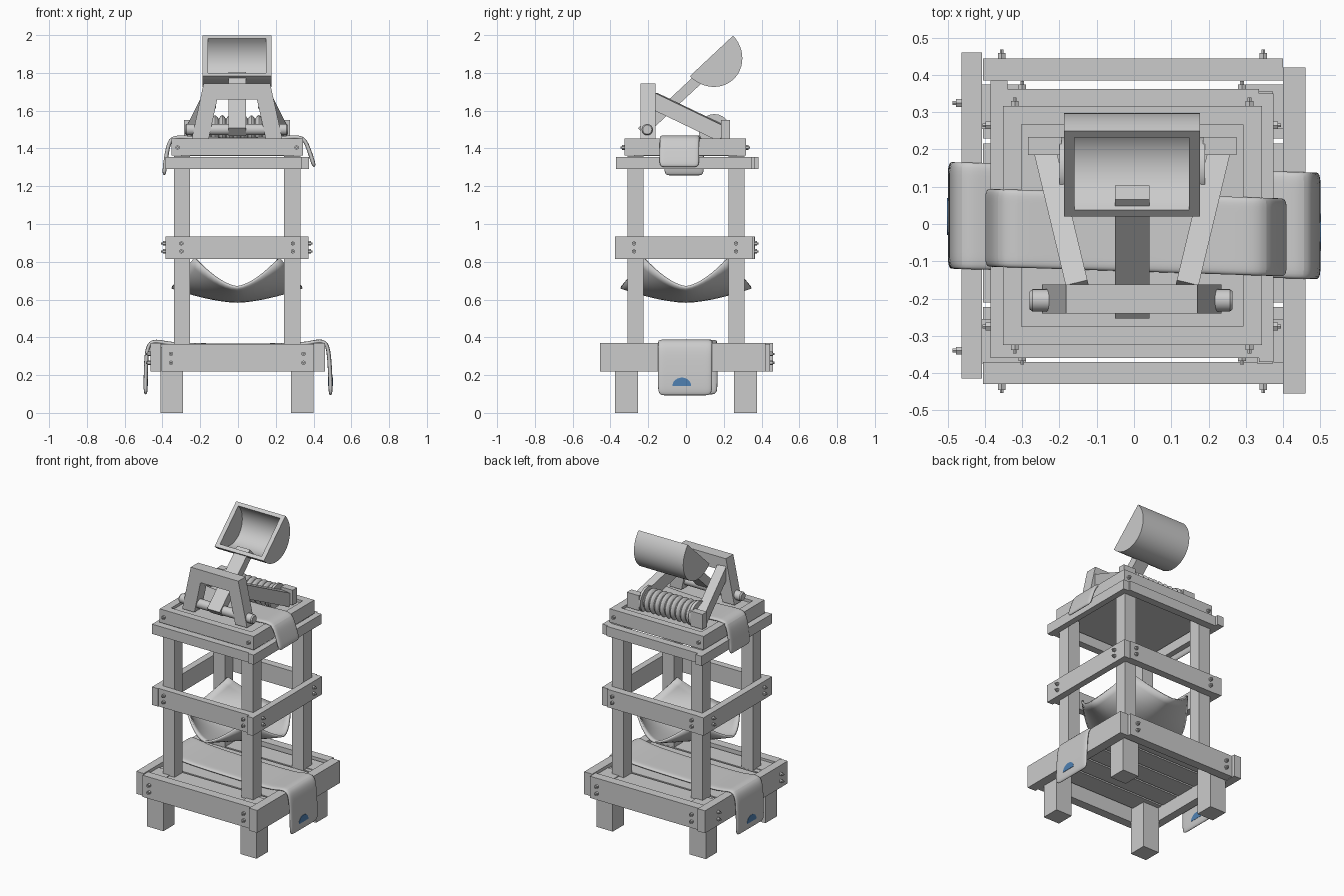
import bpy, bmesh
from math import sin, cos, pi, radians
from mathutils import Vector, Matrix

if "Cube" in bpy.data.objects:
    bpy.data.objects.remove(bpy.data.objects["Cube"])


def finish(name, bm, smooth=False):
    bmesh.ops.recalc_face_normals(bm, faces=bm.faces)
    me = bpy.data.meshes.new(name)
    bm.to_mesh(me)
    bm.free()
    ob = bpy.data.objects.new(name, me)
    bpy.context.collection.objects.link(ob)
    if smooth:
        bpy.context.view_layer.objects.active = ob
        bpy.ops.object.select_all(action='DESELECT')
        ob.select_set(True)
        bpy.ops.object.shade_smooth_by_angle(angle=radians(35))
    return ob


def box(name, x0, x1, y0, y1, z0, z1):
    bm = bmesh.new()
    m = Matrix.Translation(((x0 + x1) / 2, (y0 + y1) / 2, (z0 + z1) / 2)) @ \
        Matrix.Diagonal((x1 - x0, y1 - y0, z1 - z0, 1))
    bmesh.ops.create_cube(bm, size=1, matrix=m)
    return finish(name, bm)


def prism(name, pts, axis, a, b, smooth=False):
    """Extrude a 2D outline along x (pts are y,z) or y (pts are x,z)."""
    bm = bmesh.new()
    put = (lambda p, t: (t, p[0], p[1])) if axis == 'x' else (lambda p, t: (p[0], t, p[1]))
    A = [bm.verts.new(put(p, a)) for p in pts]
    B = [bm.verts.new(put(p, b)) for p in pts]
    bm.faces.new(A)
    bm.faces.new(B)
    for i in range(len(pts)):
        j = (i + 1) % len(pts)
        bm.faces.new((A[i], A[j], B[j], B[i]))
    return finish(name, bm, smooth)


def beam(name, p, q, w, h):
    """Square bar from p to q, w wide sideways and h deep."""
    p, q = Vector(p), Vector(q)
    d = (q - p).normalized()
    side = d.cross(Vector((0, 0, 1))).normalized()
    rot = Matrix((side, d, side.cross(d))).transposed().to_4x4()
    bm = bmesh.new()
    bmesh.ops.create_cube(bm, size=1, matrix=Matrix.Translation((p + q) / 2) @ rot @
                          Matrix.Diagonal((w, (q - p).length, h, 1)))
    return finish(name, bm)


def lathe_x(name, prof, y, z, n=24):
    """Spin (x, radius) points around an axis along x."""
    bm = bmesh.new()
    rings = [[bm.verts.new((x, y + r * cos(2 * pi * i / n), z + r * sin(2 * pi * i / n)))
              for i in range(n)] for x, r in prof]
    for R, S in zip(rings, rings[1:]):
        for i in range(n):
            bm.faces.new((R[i], R[(i + 1) % n], S[(i + 1) % n], S[i]))
    bm.faces.new(rings[0])
    bm.faces.new(rings[-1])
    return finish(name, bm, True)


# Feet, posts
for sx, lx in ((-1, "left"), (1, "right")):
    for sy, ly in ((-1, "front"), (1, "back")):
        cx, cy = sx * .345 - .005, sy * .315
        box(f"{ly}_{lx}_foot", cx - .06, cx + .06, cy - .06, cy + .06, 0, .35)
        px, py = sx * .292 - .005, sy * .267
        box(f"{ly}_{lx}_post", px - .043, px + .043, py - .043, py + .043, .34, 1.36)

# Base rails and floor slats
box("base_front_rail", -.405, .40, -.43, -.37, .22, .365)
box("base_back_rail", -.405, .40, .385, .444, .22, .365)
box("base_left_rail", -.463, -.408, -.415, .46, .22, .37)
box("base_right_rail", .40, .46, -.455, .42, .22, .37)
for i in range(5):
    c = -.29 + .1465 * i
    box(f"base_slat_{i + 1}", -.405, .40, c - .067, c + .067, .31, .345)

# Middle rails
box("middle_front_rail", -.34, .33, -.355, -.31, .815, .935)
box("middle_back_rail", -.34, .33, .312, .362, .815, .935)
box("middle_left_rail", -.385, -.34, -.36, .365, .815, .935)
box("middle_right_rail", .33, .373, -.375, .355, .815, .935)

# Upper rails and platform
box("upper_front_rail", -.34, .335, -.36, -.312, 1.29, 1.355)
box("upper_back_rail", -.34, .335, .312, .362, 1.29, 1.355)
box("upper_left_rail", -.385, -.34, -.36, .385, 1.29, 1.355)
box("upper_right_rail", .335, .375, -.37, .35, 1.29, 1.355)
box("platform_front_rail", -.352, .343, -.325, -.275, 1.363, 1.453)
box("platform_back_rail", -.352, .343, .267, .317, 1.363, 1.453)
box("platform_left_rail", -.352, -.302, -.275, .267, 1.363, 1.453)
box("platform_right_rail", .293, .343, -.275, .267, 1.363, 1.453)
box("platform_panel", -.302, .293, -.275, .267, 1.36, 1.435)

# Bolts: small stacked hexagons on the rail faces
bm = bmesh.new()


def bolt(x, y, z, axis):
    d = Vector(axis)
    rot = d.to_track_quat('Z', 'Y').to_matrix().to_4x4()
    for r, depth in ((.012, .018), (.006, .036)):
        bmesh.ops.create_cone(bm, cap_ends=True, segments=6, radius1=r, radius2=r, depth=depth,
                              matrix=Matrix.Translation(Vector((x, y, z)) + d * .004) @ rot)


for z in (.265, .312):
    for x in (-.355, .347):
        bolt(x, -.432, z, (0, -1, 0))
        bolt(x, .446, z, (0, 1, 0))
    for y in (-.34, .325):
        bolt(-.465, y, z, (-1, 0, 0))
for z in (.855, .897):
    for x in (-.30, .29):
        bolt(x, -.355, z, (0, -1, 0))
        bolt(x, .362, z, (0, 1, 0))
    for y in (-.275, .265):
        bolt(-.385, y, z, (-1, 0, 0))
        bolt(.373, y, z, (1, 0, 0))
for x in (-.32, .31):
    bolt(x, -.325, 1.405, (0, -1, 0))
    bolt(x, .317, 1.405, (0, 1, 0))
finish("bolts", bm)

# Hammock hung from the four posts, free edges sagging outward
bm = bmesh.new()
N = 16
grid = []
for i in range(N + 1):
    u = -1 + 2 * i / N
    row = []
    for j in range(N + 1):
        v = -1 + 2 * j / N
        a, b = abs(u) ** 1.6, abs(v) ** 1.6
        row.append(bm.verts.new((u * (.225 + .12 * (1 - b)) - .005, v * (.225 + .12 * (1 - a)),
                                 .59 + .075 * (a + b) + .08 * a * b)))
    grid.append(row)
for i in range(N):
    for j in range(N):
        bm.faces.new((grid[i][j], grid[i + 1][j], grid[i + 1][j + 1], grid[i][j + 1]))
ob = finish("hammock", bm, True)
m = ob.modifiers.new("thickness", 'SOLIDIFY')
m.thickness, m.offset = .014, 0


def blanket(name, path, yl, yr, width):
    """Soft strip along an x,z path, its centre drifting from yl to yr."""
    bm = bmesh.new()
    x0, x1 = path[0][0], path[-1][0]
    rows = []
    for x, z in path:
        c = yl + (yr - yl) * (x - x0) / (x1 - x0)
        rows.append([bm.verts.new((x, c + width * (k / 6 - .5), z)) for k in range(7)])
    for R, S in zip(rows, rows[1:]):
        for k in range(6):
            bm.faces.new((R[k], R[k + 1], S[k + 1], S[k]))
    ob = finish(name, bm, True)
    s = ob.modifiers.new("thickness", 'SOLIDIFY')
    s.thickness, s.offset = .022, 0
    ob.modifiers.new("soften", 'SUBSURF').levels = 2
    ob.modifiers["soften"].render_levels = 2


blanket("base_blanket", [(-.489, .095), (-.489, .16), (-.487, .25), (-.482, .34), (-.46, .378),
                         (-.42, .378), (-.36, .363), (-.2, .357), (0, .357), (.2, .357), (.36, .363),
                         (.41, .378), (.455, .38), (.478, .35), (.486, .25), (.49, .16), (.49, .09)],
        .023, -.005, .29)
blanket("platform_blanket", [(-.392, 1.255), (-.385, 1.32), (-.375, 1.39), (-.36, 1.445), (-.325, 1.464),
                             (-.2, 1.449), (0, 1.447), (.2, 1.449), (.31, 1.464), (.352, 1.45),
                             (.373, 1.4), (.39, 1.35), (.405, 1.3)], -.01, -.036, .212)

# Blue half-round patches on the hanging ends
blue = bpy.data.materials.new("blue")
blue.diffuse_color = (.08, .22, .45, 1)
blue.use_nodes = True
blue.node_tree.nodes["Principled BSDF"].inputs["Base Color"].default_value = blue.diffuse_color
for side, xc, yc in (("left", -.489, .02), ("right", .49, -.022)):
    arc = [(yc + .05 * cos(pi * i / 12), .142 + .045 * sin(pi * i / 12)) for i in range(13)]
    p = prism(f"{side}_patch", arc, 'x', xc - .0125, xc + .0125)
    p.data.materials.append(blue)

# Catapult frame, axle, braces and blocks
prism("catapult_frame", [(-.245, 1.45), (-.182, 1.745), (.17, 1.745), (.235, 1.45), (.147, 1.45),
                         (.1, 1.66), (-.11, 1.66), (-.155, 1.45)], 'y', -.24, -.162)
lathe_x("axle", [(-.28, .024), (-.272, .03), (.257, .03), (.265, .024)], -.205, 1.50)
for s, side in ((-1, "left"), (1, "right")):
    beam(f"{side}_brace", (s * .145 - .005, -.175, 1.655), (s * .235 - .005, .20, 1.475), .06, .085)
    box(f"{side}_block", s * .235 - .05, s * .235 + .04, .185, .233, 1.45, 1.55)

# Roller wound with rope
prof = [(-.2, .03), (-.2, .084), (-.18, .084), (-.178, .06)]
for i in range(9):
    for t in range(7):
        prof.append((-.178 + .0386 * (i + t / 6.5), .06 + .018 * sin(pi * t / 6)))
prof += [(.172, .06), (.174, .084), (.19, .084), (.19, .03)]
lathe_x("rope_roller", prof, .15, 1.498)

# Throwing arm
beam("throwing_arm", (-.005, -.235, 1.487), (-.005, .085, 1.785), .093, .055)

# Scoop: half-round shell closed by two end plates
U, D, C = Vector((.73, .683)), Vector((.683, -.73)), Vector((.135, 1.89))


def half(r, depth):
    return [tuple(C + U * (r * cos(pi * i / 24)) + D * (depth * sin(pi * i / 24))) for i in range(25)]


prism("scoop_shell", half(.157, .17) + half(.133, .146)[::-1], 'x', -.16, .148, True)
prism("scoop_left_plate", half(.157, .17), 'x', -.188, -.16, True)
prism("scoop_right_plate", half(.157, .17), 'x', .148, .177, True)
